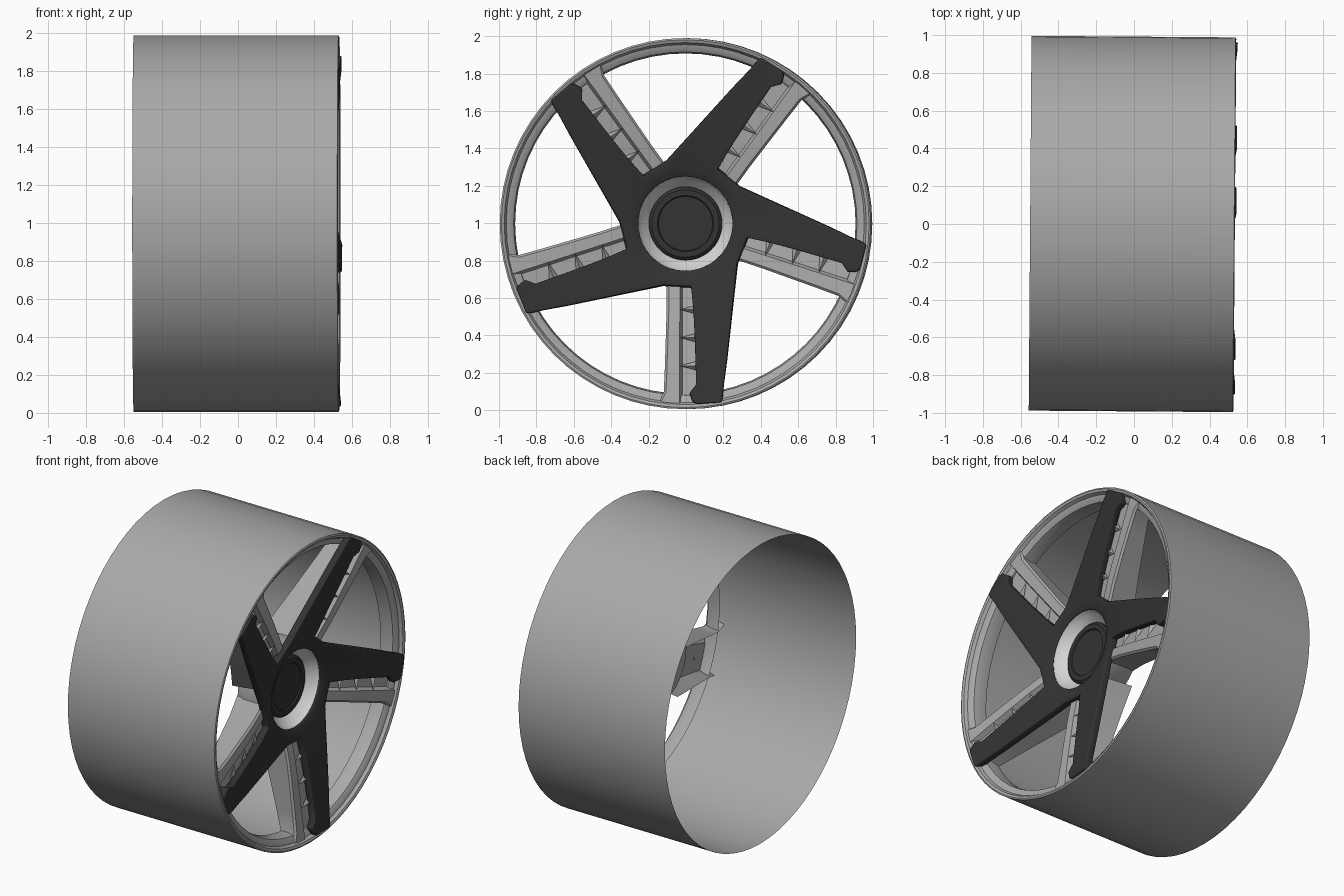
import bpy, bmesh, math
from mathutils import Matrix

if "Cube" in bpy.data.objects:
    bpy.data.objects.remove(bpy.data.objects["Cube"])

CZ = 0.9975
TILT = Matrix.Rotation(-0.0075, 4, 'Z')


def material(name, c):
    m = bpy.data.materials.new(name)
    m.diffuse_color = (c, c, c, 1)
    m.use_nodes = True
    m.node_tree.nodes["Principled BSDF"].inputs["Base Color"].default_value = m.diffuse_color
    return m


GREY = material("wheel_grey", 0.40)
DARK = material("dark_insert", 0.033)
SILVER = material("bright_silver", 0.68)


def finish(bm, name, mat, angle=35, thickness=0, bevel=0):
    bmesh.ops.remove_doubles(bm, verts=bm.verts, dist=0.0005)
    me = bpy.data.meshes.new(name)
    bm.to_mesh(me)
    bm.free()
    me.transform(TILT)
    ob = bpy.data.objects.new(name, me)
    bpy.context.collection.objects.link(ob)
    me.materials.append(mat)
    if thickness:
        s = ob.modifiers.new("Thickness", 'SOLIDIFY')
        s.thickness, s.offset = thickness, -1
    if bevel:
        b = ob.modifiers.new("Bevel", 'BEVEL')
        b.width, b.segments, b.limit_method = bevel, 2, 'ANGLE'
        b.angle_limit = math.radians(50)
    bpy.ops.object.select_all(action='DESELECT')
    ob.select_set(True)
    bpy.context.view_layer.objects.active = ob
    bpy.ops.object.shade_smooth_by_angle(angle=math.radians(angle))
    return ob


def grid(bm, rows):
    """Skin rows of points with quads."""
    vs = [[bm.verts.new(p) for p in row] for row in rows]
    for a, b in zip(vs, vs[1:]):
        for i in range(len(a) - 1):
            bm.faces.new((a[i], a[i + 1], b[i + 1], b[i]))


def lathe(name, profile, mat, seg=48, angle=35):
    """Spin (x, radius) points about the wheel axis."""
    bm = bmesh.new()
    rows = []
    for x, r in profile:
        r = max(r, 0.001)
        rows.append([(x, r * math.cos(2 * math.pi * i / seg),
                      CZ + r * math.sin(2 * math.pi * i / seg)) for i in range(seg + 1)])
    grid(bm, rows)
    bmesh.ops.remove_doubles(bm, verts=bm.verts, dist=0.0005)
    bmesh.ops.recalc_face_normals(bm, faces=bm.faces)
    return finish(bm, name, mat, angle)


def at(k, t, r, x):
    """Point in the frame of spoke k: t sideways, r outwards, x along the axle."""
    a = math.radians(-90 + 72 * k)
    c, s = math.cos(a), math.sin(a)
    return (x, r * c - t * s, CZ + r * s + t * c)


def face_x(rad):
    """Height of the dished front face at a given radius."""
    return 0.432 + 0.108 * max(0, (rad - 0.27) / 0.68) ** 0.8


def lerp(a, b, f):
    return tuple(p + (q - p) * f for p, q in zip(a, b))


# Barrel sheet and the rolled front lip
lathe("barrel", [(-0.55, 0.992), (0.53, 0.992)], GREY, 64)
lathe("rim_lip", [(0.53, 0.992), (0.534, 0.983), (0.528, 0.968), (0.508, 0.957),
                  (0.503, 0.938), (0.49, 0.918), (0.45, 0.91), (0.40, 0.913)], GREY, 64)

# Dark five-armed cover, one sheet thickened and rounded
left = [(0.03, 0.335), (0.042, 0.45), (0.05, 0.6), (0.055, 0.75), (0.058, 0.86),
        (0.022, 0.905), (0.04, 0.95), (0.06, 0.963)]
right = [(0.275, 0.21), (0.26, 0.36), (0.242, 0.54), (0.222, 0.73), (0.205, 0.86),
         (0.2, 0.92), (0.195, 0.95), (0.185, 0.955)]
N = 8
bm = bmesh.new()
for k in range(5):
    rows = []
    for l, r in zip(left, right):
        row = []
        for i in range(N + 1):
            t, rr = lerp(l, r, i / N)
            row.append(at(k, t, rr, face_x(math.hypot(t, rr))))
        rows.append(row)
    grid(bm, rows)
    # hub web from the round hole out to the arm roots
    a72 = math.radians(72)
    c, s = math.cos(a72), math.sin(a72)
    nxt = (left[0][0] * c + left[0][1] * s, left[0][1] * c - left[0][0] * s)
    outer = [lerp(left[0], right[0], i / N) for i in range(N + 1)]
    outer += [lerp(right[0], nxt, i / 3) for i in range(1, 4)]
    inner, mid = [], []
    for t, rr in outer:
        d = math.hypot(t, rr)
        inner.append(at(k, t / d * 0.25, rr / d * 0.25, 0.426))
        m = (0.25 + d) / 2
        mid.append(at(k, t / d * m, rr / d * m, face_x(m)))
    grid(bm, [inner, mid, [at(k, t, rr, face_x(math.hypot(t, rr))) for t, rr in outer]])
bmesh.ops.remove_doubles(bm, verts=bm.verts, dist=0.0005)
bmesh.ops.recalc_face_normals(bm, faces=bm.faces)
if sum(f.normal.x for f in bm.faces) < 0:
    bmesh.ops.reverse_faces(bm, faces=bm.faces)
finish(bm, "dark_spoke_cover", DARK, 40, thickness=0.045, bevel=0.014)

# Grey hollow spokes beneath, with a stepped pocket beside the cover
bm = bmesh.new()
for k in range(5):
    rows = []
    for r, tl, tr in [(0.27, -0.10, 0.22), (0.45, -0.10, 0.215), (0.62, -0.105, 0.20),
                      (0.78, -0.11, 0.185), (0.90, -0.115, 0.175), (0.94, -0.135, 0.175),
                      (0.972, -0.155, 0.175)]:
        x = face_x(r) - 0.025
        back = x - 0.21 + 0.10 * (r - 0.27) / 0.7
        rows.append([at(k, tl + 0.01, r, back), at(k, tl, r, x - 0.012),
                     at(k, tl + 0.012, r, x), at(k, -0.03, r, x),
                     at(k, -0.015, r, x - 0.03), at(k, tr - 0.02, r, x - 0.035),
                     at(k, tr, r, back)])
    grid(bm, rows)
    # wedge ribs across the pocket
    for r in (0.46, 0.61, 0.76):
        x = face_x(r) - 0.025
        top = bm.verts.new(at(k, -0.03, r, x))
        end = bm.verts.new(at(k, 0.08, r, x - 0.004))
        for d in (-0.03, 0.03):
            foot = bm.verts.new(at(k, 0.08, r + d, x - 0.035))
            bm.faces.new((top, end, foot))
bmesh.ops.recalc_face_normals(bm, faces=bm.faces)
finish(bm, "grey_spokes", GREY, 30)

# Hub body, bright recess and centre cap
lathe("hub_body", [(0.395, 0.31), (0.25, 0.30), (0.19, 0.27), (0.18, 0.20), (0.18, 0)], GREY)
lathe("hub_recess", [(0.424, 0.256), (0.41, 0.247), (0.385, 0.235), (0.36, 0.205),
                     (0.335, 0.19)], SILVER)
lathe("centre_cap", [(0.33, 0.198), (0.355, 0.195), (0.368, 0.18), (0.368, 0.15),
                     (0.36, 0.145), (0.36, 0)], DARK)
